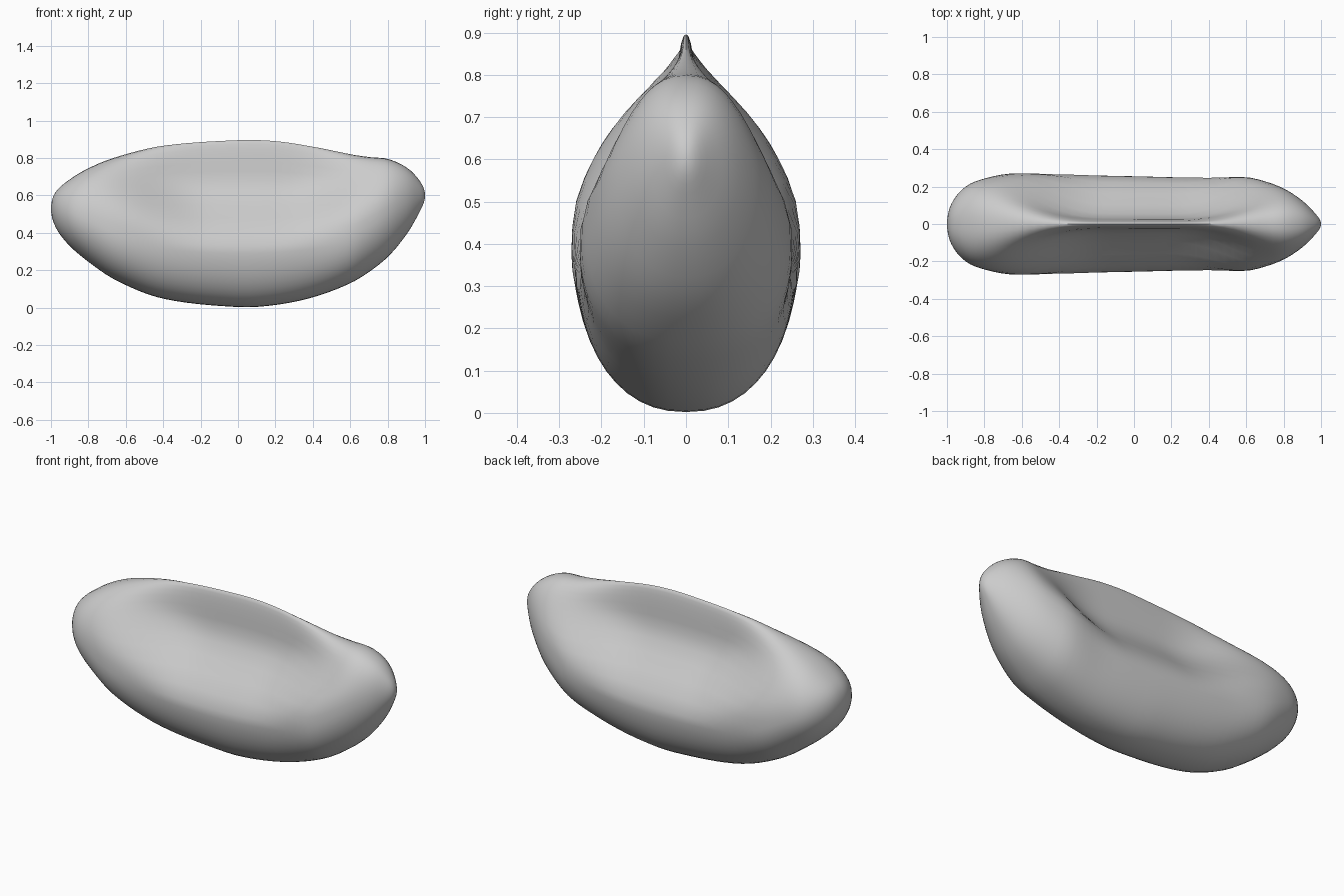
import bpy, bmesh, math

cube = bpy.data.objects.get("Cube")
if cube:
    bpy.data.objects.remove(cube, do_unlink=True)

# Outline of the bean along its length: (x, bottom, top, half width)
OUTLINE = [
    (-1.0, .53, .53, 0), (-.98, .44, .61, .10), (-.9, .33, .685, .20),
    (-.8, .245, .745, .243), (-.65, .145, .805, .27), (-.4, .048, .865, .265),
    (0, .003, .895, .257), (.2, .014, .89, .252), (.4, .055, .86, .247),
    (.6, .13, .82, .25), (.7, .19, .805, .228), (.8, .27, .795, .19),
    (.9, .39, .75, .125), (.97, .51, .68, .055), (1.0, .6, .6, 0),
]
RINGS, SIDES = 56, 48


def smoothstep(a, b, v):
    t = min(max((v - a) / (b - a), 0), 1)
    return t * t * (3 - 2 * t)


KEYS = [(math.acos(-row[0]), row[1:]) for row in OUTLINE]


def slope(i, c):
    a, b = KEYS[max(i - 1, 0)], KEYS[min(i + 1, len(KEYS) - 1)]
    return (b[1][c] - a[1][c]) / (b[0] - a[0])


def outline_at(u):
    # Cubic interpolation by angle keeps both ends round
    i = max(k for k in range(len(KEYS) - 1) if KEYS[k][0] <= u)
    (u0, p), (u1, q) = KEYS[i], KEYS[i + 1]
    d = u1 - u0
    t = (u - u0) / d
    s = t * t * (3 - 2 * t)
    return [p[c] * (1 - s) + q[c] * s
            + d * t * (1 - t) * ((1 - t) * slope(i, c) - t * slope(i + 1, c))
            for c in range(3)]


def cross_section(x, low, high, half):
    # Fat tube below, thinning to a web above; the hollow rises towards the ends
    fade = smoothstep(.17, .9, abs(x - .03))
    widest = .37 + .13 * smoothstep(.6, 1, abs(x))
    points = []
    for k in range(SIDES):
        a = 2 * math.pi * k / SIDES
        c, s = -math.cos(a), math.sin(a)
        t = widest + c * (widest if c < 0 else 1 - widest)
        y = math.copysign(abs(s) ** .88, s) * half
        y *= 1 - .86 * (1 - fade ** 1.5) * smoothstep(.34 + .2 * fade, .78 + .2 * fade, t)
        points.append((x, y, low + (high - low) * t))
    return points


# Bean body lofted from end to end
bm = bmesh.new()
rings = []
for r in range(1, RINGS):
    u = math.pi * r / RINGS
    section = cross_section(-math.cos(u), *outline_at(u))
    rings.append([bm.verts.new(p) for p in section])
for a, b in zip(rings, rings[1:]):
    for k in range(SIDES):
        n = (k + 1) % SIDES
        bm.faces.new((a[k], a[n], b[n], b[k]))
for ring, row in ((rings[0], OUTLINE[0]), (rings[-1], OUTLINE[-1])):
    tip = bm.verts.new((row[0], 0, row[1]))
    for k in range(SIDES):
        bm.faces.new((ring[k], ring[(k + 1) % SIDES], tip))
bmesh.ops.recalc_face_normals(bm, faces=bm.faces)
mesh = bpy.data.meshes.new("bean_body")
bm.to_mesh(mesh)
bm.free()
body = bpy.data.objects.new("bean_body", mesh)
bpy.context.collection.objects.link(body)

# Plain grey skin
grey = bpy.data.materials.new("plain_grey")
grey.use_nodes = True
colour = (.6, .6, .6, 1)
grey.diffuse_color = colour
grey.node_tree.nodes["Principled BSDF"].inputs["Base Color"].default_value = colour
mesh.materials.append(grey)

bpy.context.view_layer.objects.active = body
body.select_set(True)
bpy.ops.object.shade_smooth_by_angle(angle=math.radians(40))
